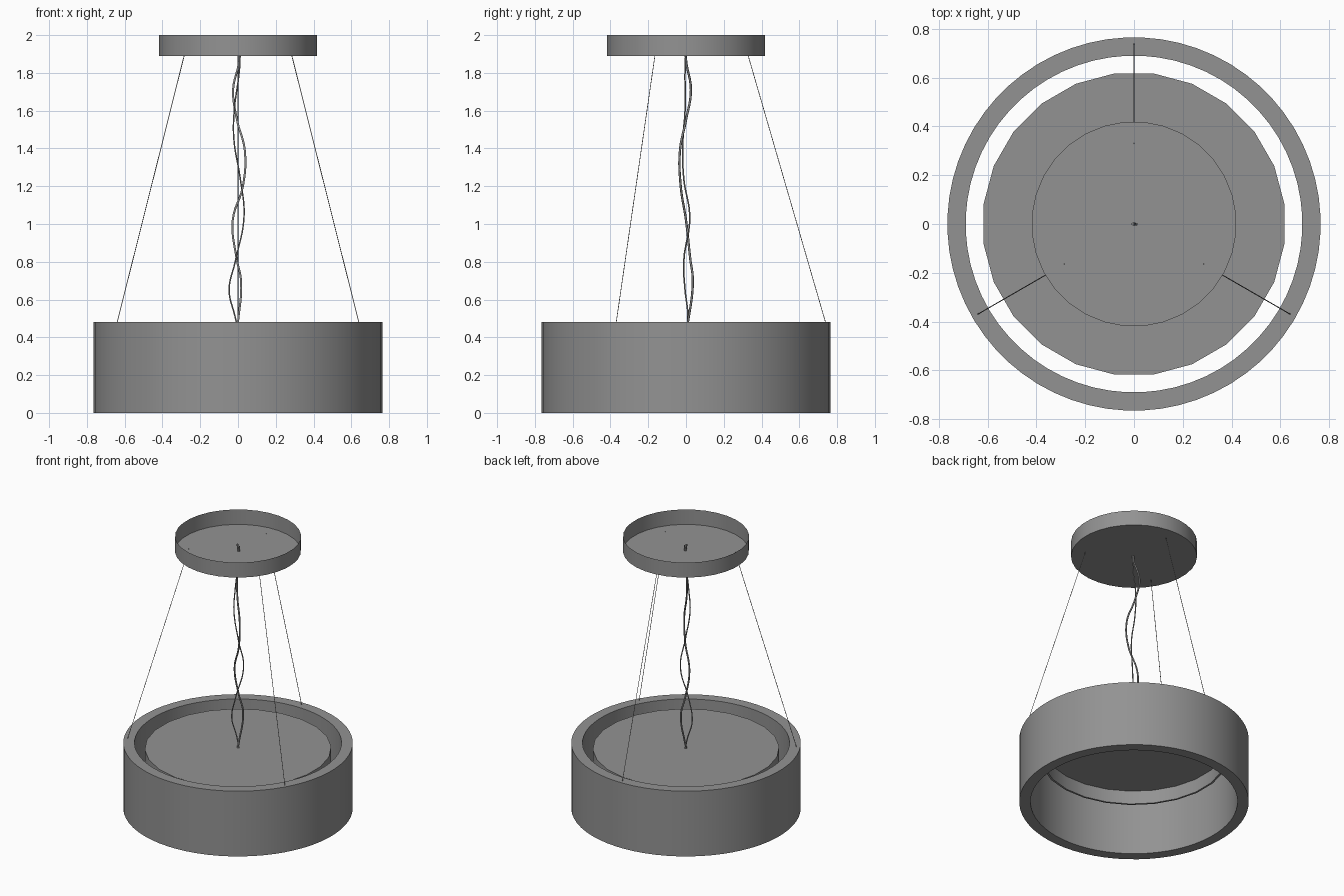
import bpy
import bmesh
import math
from mathutils import Vector

cube = bpy.data.objects.get("Cube")
if cube:
    bpy.data.objects.remove(cube, do_unlink=True)

# One painted metal finish
grey = bpy.data.materials.new("satin_grey")
grey.use_nodes = True
colour = (0.29, 0.29, 0.29, 1)
grey.diffuse_color = colour
grey.node_tree.nodes["Principled BSDF"].inputs["Base Color"].default_value = colour


def lathe(name, profile, sides, closed=False):
    """Turn a (radius, height) profile around the z axis."""
    bm = bmesh.new()
    rings = []
    for r, z in profile:
        ring = []
        for i in range(sides):
            a = 2 * math.pi * (i + 0.5) / sides
            ring.append(bm.verts.new((r * math.cos(a), r * math.sin(a), z)))
        rings.append(ring)
    pairs = list(zip(rings, rings[1:]))
    if closed:
        pairs.append((rings[-1], rings[0]))
    for low, high in pairs:
        for i in range(sides):
            j = (i + 1) % sides
            bm.faces.new((low[i], low[j], high[j], high[i]))
    bmesh.ops.remove_doubles(bm, verts=bm.verts, dist=0.0001)
    bmesh.ops.recalc_face_normals(bm, faces=bm.faces)
    mesh = bpy.data.meshes.new(name)
    bm.to_mesh(mesh)
    bm.free()
    ob = bpy.data.objects.new(name, mesh)
    bpy.context.collection.objects.link(ob)
    mesh.materials.append(grey)
    bpy.ops.object.select_all(action="DESELECT")
    ob.select_set(True)
    bpy.context.view_layer.objects.active = ob
    bpy.ops.object.shade_smooth_by_angle(angle=math.radians(30))
    return ob


def cable(name, points, radius, smooth=True):
    """Round cable through the given points."""
    curve = bpy.data.curves.new(name, "CURVE")
    curve.dimensions = "3D"
    curve.bevel_depth = radius
    curve.bevel_resolution = 1
    curve.use_fill_caps = True
    curve.resolution_u = 6
    spline = curve.splines.new("BEZIER" if smooth else "POLY")
    if smooth:
        spline.bezier_points.add(len(points) - 1)
        for bp, p in zip(spline.bezier_points, points):
            bp.co = p
            bp.handle_left_type = bp.handle_right_type = "AUTO"
    else:
        spline.points.add(len(points) - 1)
        for sp, p in zip(spline.points, points):
            sp.co = (*p, 1)
    curve.materials.append(grey)
    ob = bpy.data.objects.new(name, curve)
    bpy.context.collection.objects.link(ob)
    return ob


# Large ring shade with a rectangular section
lathe("ring_shade", [(0.69, 0), (0.765, 0), (0.765, 0.48), (0.69, 0.48)], 64, closed=True)

# Shallow lamp pan, open below, floating inside the ring
lathe("lamp_pan", [(0, 0.44), (0.622, 0.44), (0.622, 0.335), (0.608, 0.335),
                   (0.608, 0.433), (0, 0.433)], 24)

# Ceiling canopy, open above
lathe("ceiling_canopy", [(0, 1.89), (0.42, 1.89), (0.42, 2.0)], 32)

# Three suspension wires from canopy to ring
for k, label in enumerate(("back", "right", "left")):
    a = math.radians(90 + 120 * k)
    out = Vector((math.cos(a), math.sin(a), 0))
    cable(f"suspension_wire_{label}",
          [out * 0.74 + Vector((0, 0, 0.475)), out * 0.328 + Vector((0, 0, 1.895))],
          0.002, smooth=False)

# Loosely twisted power cords
cable("power_cord_thick", [
    (-0.005, 0, 1.94), (0.005, 0, 1.87), (-0.026, 0.026, 1.71), (-0.005, 0, 1.55),
    (0.036, -0.032, 1.39), (0.026, -0.028, 1.2), (-0.028, 0, 1.02),
    (-0.008, 0.022, 0.82), (0.016, 0.036, 0.7), (0, 0.01, 0.48), (-0.005, 0, 0.43)], 0.006)
cable("power_cord_thin", [
    (0.012, 0, 1.93), (0.008, -0.005, 1.82), (-0.02, -0.005, 1.6), (-0.022, -0.016, 1.45),
    (0.012, -0.012, 1.24), (0.032, 0.02, 1.04), (-0.015, -0.012, 0.8),
    (-0.047, -0.005, 0.65), (-0.018, 0.01, 0.52), (0.005, 0.005, 0.43)], 0.004)
